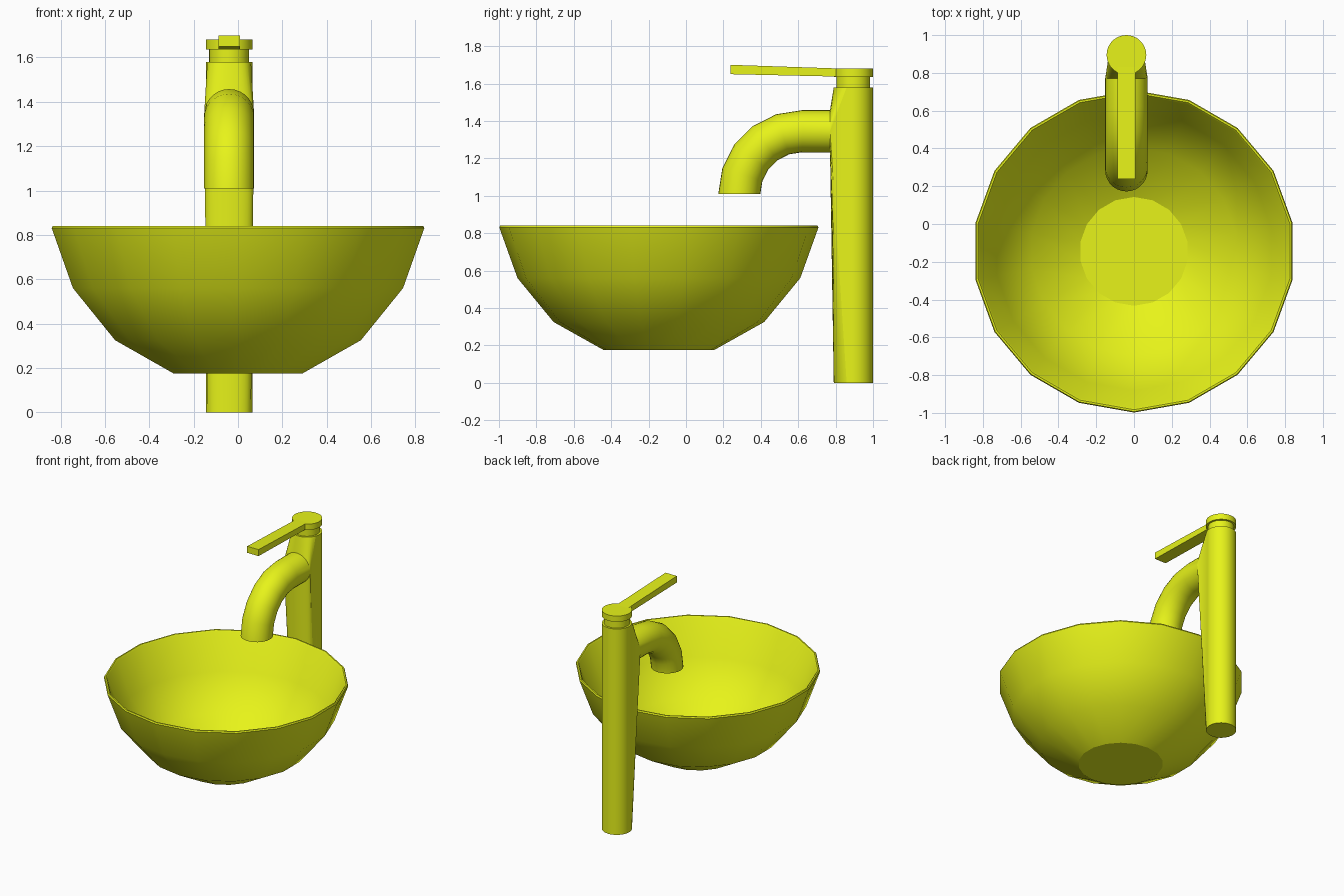
import bpy, bmesh
from math import sin, cos, pi, radians

if "Cube" in bpy.data.objects:
    bpy.data.objects.remove(bpy.data.objects["Cube"])

mat = bpy.data.materials.new("yellow_glaze")
mat.diffuse_color = (0.8, 0.9, 0.01, 1)
mat.use_nodes = True
mat.node_tree.nodes["Principled BSDF"].inputs["Base Color"].default_value = mat.diffuse_color
FX, FY = -0.04, 0.895          # tap axis


def finish(bm, name, angle=27):
    bmesh.ops.recalc_face_normals(bm, faces=bm.faces)
    for f in bm.faces:
        f.smooth = True
    for e in bm.edges:
        e.smooth = len(e.link_faces) == 2 and e.calc_face_angle(0) < radians(angle)
    me = bpy.data.meshes.new(name)
    bm.to_mesh(me)
    bm.free()
    me.materials.append(mat)
    ob = bpy.data.objects.new(name, me)
    bpy.context.collection.objects.link(ob)
    return ob


def bridge(bm, a, b):
    n = len(a)
    for i in range(n):
        j = (i + 1) % n
        bm.faces.new((a[i], a[j], b[j], b[i]))


def lathe(name, profile, cx, cy, sides):
    """Turn an (r, z) profile round a vertical axis and cap both ends."""
    bm = bmesh.new()
    rings = []
    for r, z in profile:
        rings.append([bm.verts.new((cx + r * sin(2 * pi * i / sides),
                                    cy - r * cos(2 * pi * i / sides), z))
                      for i in range(sides)])
    for a, b in zip(rings, rings[1:]):
        bridge(bm, a, b)
    bm.faces.new(rings[0])
    bm.faces.new(rings[-1])
    return finish(bm, name)


# Basin: 18-sided thin bowl
lathe("basin", [(0.295, 0.175), (0.563, 0.325), (0.756, 0.56), (0.853, 0.83),
                (0.848, 0.84), (0.838, 0.84), (0.829, 0.83),
                (0.737, 0.568), (0.549, 0.34), (0.288, 0.195)], 0, -0.145, 18)

# Tap neck and lid
lathe("tap_neck", [(0.09, 1.57), (0.09, 1.64)], FX, FY, 36)
lathe("tap_lid", [(0.105, 1.635), (0.105, 1.68)], FX, FY, 36)

# Tap body: cylinder whose front opens out into the spout
bm = bmesh.new()
R, TOP, PR, PZ, PY = 0.105, 1.58, 0.1125, 1.345, 0.77
N = 14
ang = [radians(200 + 10 * i) for i in range(36)]     # first N+1 columns are the front
low = [bm.verts.new((FX + R * cos(a), FY + R * sin(a), 0)) for a in ang]
high = [bm.verts.new((FX + R * cos(a), FY + R * sin(a), TOP)) for a in ang]
for i in range(N, 36):
    j = (i + 1) % 36
    bm.faces.new((low[i], low[j], high[j], high[i]))
bm.faces.new(low)
bm.faces.new(high)


def pipe_ring(y, z, tilt):
    # tilt 0 faces -y, tilt 90 degrees faces down; starts left, runs along the underside
    ring = []
    for i in range(2 * N):
        a = pi + pi * i / N
        u = PR * sin(a)
        ring.append(bm.verts.new((FX + PR * cos(a), y - u * sin(tilt), z + u * cos(tilt))))
    return ring


ring = pipe_ring(PY, PZ, 0)
for i in range(N):
    bm.faces.new((low[i], low[i + 1], ring[i + 1], ring[i]))
    p, q = ring[(2 * N - i) % (2 * N)], ring[2 * N - i - 1]
    bm.faces.new((high[i], high[i + 1], q, p))
bm.faces.new((low[0], high[0], ring[0]))
bm.faces.new((low[N], high[N], ring[N]))

# Spout: straight run then a five-step quarter bend
BY, BZ, BR = 0.62, 1.01, 0.335
for k in range(6):
    t = radians(18 * k)
    u = [bm.verts.new((FX + PR * cos(pi + pi * i / N),
                       BY - (BR + PR * sin(pi + pi * i / N)) * sin(t),
                       BZ + (BR + PR * sin(pi + pi * i / N)) * cos(t)))
         for i in range(2 * N)]
    bridge(bm, ring, u)
    ring = u
bm.faces.new(ring)
finish(bm, "tap_body_and_spout")

# Lever: flat bar rising slightly to the front
bm = bmesh.new()
ends = []
for y, z0, z1 in ((0.237, 1.65, 1.70), (0.86, 1.636, 1.679)):
    ends.append([bm.verts.new((FX + x, y, z)) for x, z in
                 ((-0.048, z0), (0.048, z0), (0.048, z1), (-0.048, z1))])
    bm.faces.new(ends[-1])
bridge(bm, ends[0], ends[1])
finish(bm, "tap_lever")
